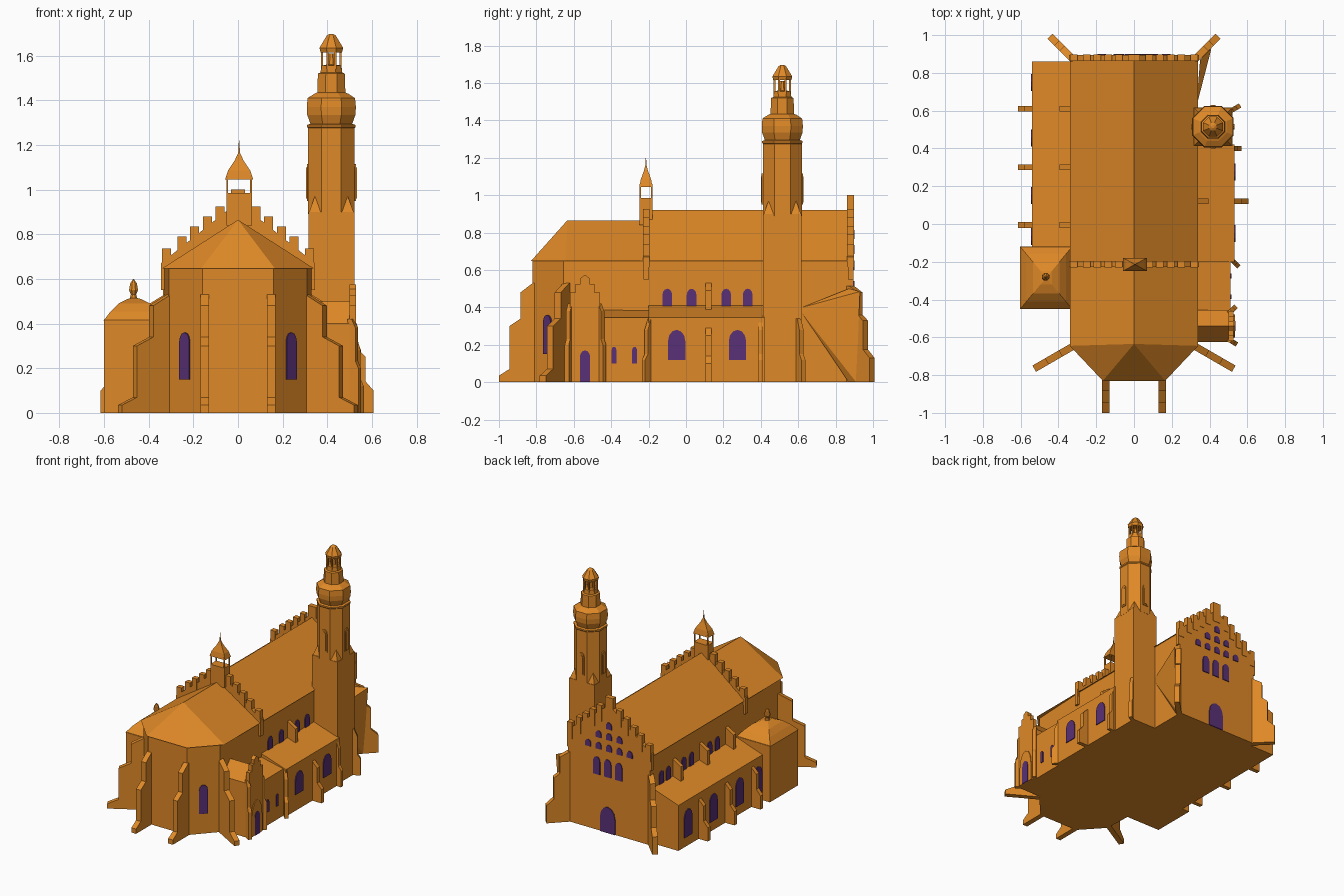
import bpy, bmesh, math
from mathutils import Vector as V

if "Cube" in bpy.data.objects:
    bpy.data.objects.remove(bpy.data.objects["Cube"])


def material(name, rgb):
    m = bpy.data.materials.new(name)
    m.diffuse_color = (*rgb, 1)
    m.use_nodes = True
    m.node_tree.nodes["Principled BSDF"].inputs["Base Color"].default_value = m.diffuse_color
    return m


BRICK = material("orange_brick", (0.74, 0.25, 0.02))
GLASS = material("purple_glass", (0.10, 0.03, 0.18))


def finish(name, bm, mat):
    bmesh.ops.recalc_face_normals(bm, faces=bm.faces)
    me = bpy.data.meshes.new(name)
    bm.to_mesh(me)
    bm.free()
    me.materials.append(mat)
    ob = bpy.data.objects.new(name, me)
    bpy.context.collection.objects.link(ob)
    return ob


def prism(name, pts, vec, mat=BRICK):
    bm = bmesh.new()
    f = bm.faces.new([bm.verts.new(p) for p in pts])
    r = bmesh.ops.extrude_face_region(bm, geom=[f], use_keep_orig=True)
    vs = [g for g in r["geom"] if isinstance(g, bmesh.types.BMVert)]
    bmesh.ops.translate(bm, verts=vs, vec=vec)
    return finish(name, bm, mat)


def hull(name, pts, mat=BRICK):
    bm = bmesh.new()
    for p in pts:
        bm.verts.new(p)
    r = bmesh.ops.convex_hull(bm, input=bm.verts)
    bmesh.ops.delete(bm, geom=list({g for g in r["geom_interior"] if g.is_valid}), context='VERTS')
    return finish(name, bm, mat)


def box(name, x0, x1, y0, y1, z0, z1):
    return prism(name, [(x0, y0, z0), (x1, y0, z0), (x1, y1, z0), (x0, y1, z0)], (0, 0, z1 - z0))


def rings(name, cx, cy, prof, n=8, sx=1, sy=1):
    """Stack of n-sided rings; profile is (distance to flat side, z)."""
    bm = bmesh.new()
    loops = []
    for a, z in prof:
        r = max(a, 0.001) / math.cos(math.pi / n)
        loops.append([bm.verts.new((cx + sx * r * math.cos((i + .5) * 2 * math.pi / n),
                                    cy + sy * r * math.sin((i + .5) * 2 * math.pi / n), z)) for i in range(n)])
    bm.faces.new(loops[0])
    bm.faces.new(loops[-1])
    for a, b in zip(loops, loops[1:]):
        for i in range(n):
            j = (i + 1) % n
            bm.faces.new((a[i], a[j], b[j], b[i]))
    return finish(name, bm, BRICK)


def axes(deg):
    a = math.radians(deg)
    return V((math.cos(a), math.sin(a), 0)), V((-math.sin(a), math.cos(a), 0))


def buttress(name, x, y, deg, prof, w=0.038):
    d, t = axes(deg)
    prism(name, [V((x, y, z)) + d * u - t * w / 2 for u, z in prof], t * w)


def window(name, x, y, z, deg, w, h, mat=GLASS, out=0.006, point=1.3):
    """Arched plate on a wall that faces deg."""
    d, t = axes(deg)
    o = V((x, y, z)) - d * 0.003
    rise = min(w / 2 * point, h / 2)
    pts = [(-w / 2, 0), (w / 2, 0)] + [(w / 2 * math.cos(k * math.pi / 6), h - rise + rise * math.sin(k * math.pi / 6))
                                       for k in range(7)]
    prism(name, [o + t * u + V((0, 0, v)) for u, v in pts], d * (out + 0.003), mat)


# nave and choir walls with three-sided apse
plan = [(-.33, .87), (-.33, -.2), (-.31, -.655), (-.16, -.82), (.16, -.82), (.31, -.655), (.33, -.2), (.33, .87)]
prism("nave_walls", [(x, y, 0) for x, y in plan], (0, 0, .65))
prism("nave_roof", [(-.34, -.21, .648), (.34, -.21, .648), (0, -.21, .92)], (0, 1.08, 0))
hull("choir_roof", [(s * x, y, .647) for s in (1, -1) for x, y in ((.34, -.2), (.34, -.645), (.165, -.83))]
     + [(0, -.2, .865), (0, -.635, .865)])

# stepped gables
for tag, y, top in (("front", -.228, .93), ("back", .865, 1.0)):
    prism(tag + "_gable", [(-.345, y, .55), (.345, y, .55), (.345, y, .67), (.0, y, .945), (-.345, y, .67)], (0, .03, 0))
    for s in (-1, 1):
        for x in (.32, .25, .195, .137, .08):
            zt = .65 + (.34 - x) * .79 + .07
            box(tag + "_gable_step", s * x - .02, s * x + .02, y - .003, y + .033, zt - .12, zt)
    box(tag + "_gable_top", -.032, .032, y - .003, y + .033, .85, top)

# bell turret on the front gable
bx, by = .005, -.214
box("bell_turret", bx - .057, bx + .057, by - .034, by + .034, .84, .985)
for sx in (-1, 1):
    for sy in (-1, 1):
        px, py = bx + sx * .053, by + sy * .03
        box("turret_post", px - .004, px + .004, py - .004, py + .004, .98, 1.06)
rings("turret_roof", bx, by, [(.063, 1.045), (.05, 1.085), (.02, 1.13), (.004, 1.165), (.001, 1.22)], 4, 1, .55)

# apse buttresses
AP = [(-.02, 0), (.18, 0), (.18, .035), (.125, .07), (.125, .3), (.065, .34), (.065, .48), (.0, .53), (-.02, .53)]
for s in (-1, 1):
    buttress("apse_buttress", s * .15, -.82, -90, AP)
    buttress("apse_side_buttress", s * .31, -.64, -90 + s * 60, [(u * 1.4, z) for u, z in AP])
    # back corner buttresses
    buttress("back_buttress", s * .335, .885, 90 - s * 45,
             [(-.02, 0), (.155, 0), (.155, .13), (.105, .175), (.105, .33), (.065, .36), (.065, .48), (.0, .515), (-.02, .515)])
    window("apse_window", s * .237, -.74, .15, -90 + s * 42.5, .06, .21)
hull("tower_wedge", [(.33, .62, .4), (.33, .62, .37), (.35, .87, .5), (.35, .87, 0), (.41, .93, .485), (.385, .91, 0)])

# lean-to aisles: x inner, x outer, y range, eave, top
for name, xi, xo, y0, y1, ze, zt in (("right_aisle", .32, .532, -.2, .42, .345, .413),
                                     ("right_low_aisle", .3, .51, -.46, -.2, .345, .39),
                                     ("left_aisle", -.32, -.54, -.13, .86, .335, .41)):
    prism(name, [(xi, y0, 0), (xo, y0, 0), (xo, y0, ze), (xi, y0, zt)], (0, y1 - y0, 0))
AISLE = [(-.02, 0), (.075, 0), (.075, .1), (.04, .14), (.04, .25), (0, .29), (-.02, .29)]
UPPER = [(-.02, .37), (.065, .37), (.065, .49), (0, .53), (-.02, .53)]
buttress("right_buttress", .532, .12, 0, AISLE, .03)
buttress("right_upper_buttress", .33, .12, 0, UPPER, .03)
for y in (.61, .3, -.005):
    buttress("left_buttress", -.54, y, 180, AISLE, .03)
    buttress("left_upper_buttress", -.33, y, 180, UPPER, .03)
SMALL = [(-.02, 0), (.045, 0), (.045, .12), (.025, .15), (.025, .28), (0, .34), (-.02, .34)]
for y, a in ((-.195, -45), (.4, 0), (.605, 30)):
    buttress("corner_buttress", .523, y, a, SMALL, .025)

# aisle and clerestory windows
for y in (-.05, .275):
    window("right_aisle_window", .532, y, .12, 0, .092, .16)
for y in (-.385, -.275):
    window("low_aisle_window", .51, y, .1, 0, .025, .09)
for y in (-.1, .03, .215, .33):
    window("right_upper_window", .33, y, .4, 0, .052, .1)
for y in (.75, .455, .15, -.065):
    window("left_aisle_window", -.54, y, .07, 180, .09, .2)
for y in (.76, .68, .5, .41, .2, .11):
    window("left_upper_window", -.33, y, .4, 180, .052, .1)

# back wall door and windows
window("back_door", .01, .895, 0, 90, .12, .19)
for x in (-.08, .01, .1):
    window("back_window", x, .895, .41, 90, .055, .13)
for z, xs in ((.6, (-.17, -.085, 0, .085, .17)), (.685, (-.085, 0, .085)), (.765, (0,))):
    for x in xs:
        window("back_small_window", x, .895, z, 90, .045, .05)
box("back_wall_face", -.335, .335, .86, .895, 0, .66)

# corner chapel on the left with curved roof and finial
box("chapel", -.6, -.32, -.45, -.12, 0, .415)
rings("chapel_roof", -.465, -.285, [(.138, .412), (.105, .455), (.07, .49), (.03, .51), (.01, .515)], 4, 1, 1.2)
rings("chapel_finial", -.468, -.28, [(.02, .5), (.012, .53), (.02, .55), (.015, .58), (.001, .6)], 8)

# side porch with stepped gable
py = -.54
prism("porch", [(.3, py - .085, 0), (.3, py + .085, 0), (.3, py + .085, .4), (.3, py, .5), (.3, py - .085, .4)], (.21, 0, 0))
half = [(.08, 0), (.08, .48), (.05, .48), (.05, .525), (.025, .525), (.025, .555), (0, .575)]
prism("porch_gable", [(.5, py + u, z) for u, z in half] + [(.5, py - u, z) for u, z in half[-2::-1]], (.028, 0, 0))
window("porch_door_frame", .528, py, 0, 0, .12, .255, BRICK, .006, 2)
window("porch_door", .534, py, 0, 0, .055, .17, GLASS, .004)
for s, a in ((-1, -30), (1, 45)):
    buttress("porch_pier", .515, py + s * .08, a, [(-.02, 0), (.035, 0), (.035, .2), (.02, .23), (.02, .38), (0, .42), (-.02, .42)], .025)

# bell tower: square base, broaches, octagon, bulbous cap and lantern
tx, ty = .418, .515
rings("tower_base", tx, ty, [(.103, 0), (.103, .9)], 4)
rings("tower_shaft", tx, ty, [(.104, .89), (.104, 1.275), (.108, 1.28), (.108, 1.29), (.092, 1.295)])
for sx in (-1, 1):
    for sy in (-1, 1):
        c = V((tx, ty, 0))
        hull("tower_broach", [c + V((sx * u, sy * v, z)) for u, v, z in
                              ((.103, .103, .89), (.03, .103, .89), (.103, .03, .89), (.074, .074, .97), (.05, .05, .89))])
for a in (0, 90, 180, 270):
    d, t = axes(a)
    p = V((tx, ty, 0)) + d * .104
    window("tower_window_frame", p.x, p.y, .95, a, .045, .165, BRICK, .006)
    window("tower_window_panel", p.x + d.x * .006, p.y + d.y * .006, .96, a, .028, .14, BRICK, .004)
rings("tower_cap", tx, ty, [(.09, 1.285), (.108, 1.335), (.11, 1.37), (.106, 1.41), (.075, 1.43), (.063, 1.435),
                            (.06, 1.52), (.048, 1.525), (.046, 1.555), (.02, 1.56), (.012, 1.61)])
for i in range(8):
    d, t = axes(22.5 + i * 45)
    p = V((tx, ty, 0)) + d * .045
    box("lantern_post", p.x - .005, p.x + .005, p.y - .005, p.y + .005, 1.54, 1.63)
rings("lantern_roof", tx, ty, [(.048, 1.615), (.053, 1.635), (.035, 1.665), (.02, 1.69), (.008, 1.697)])
